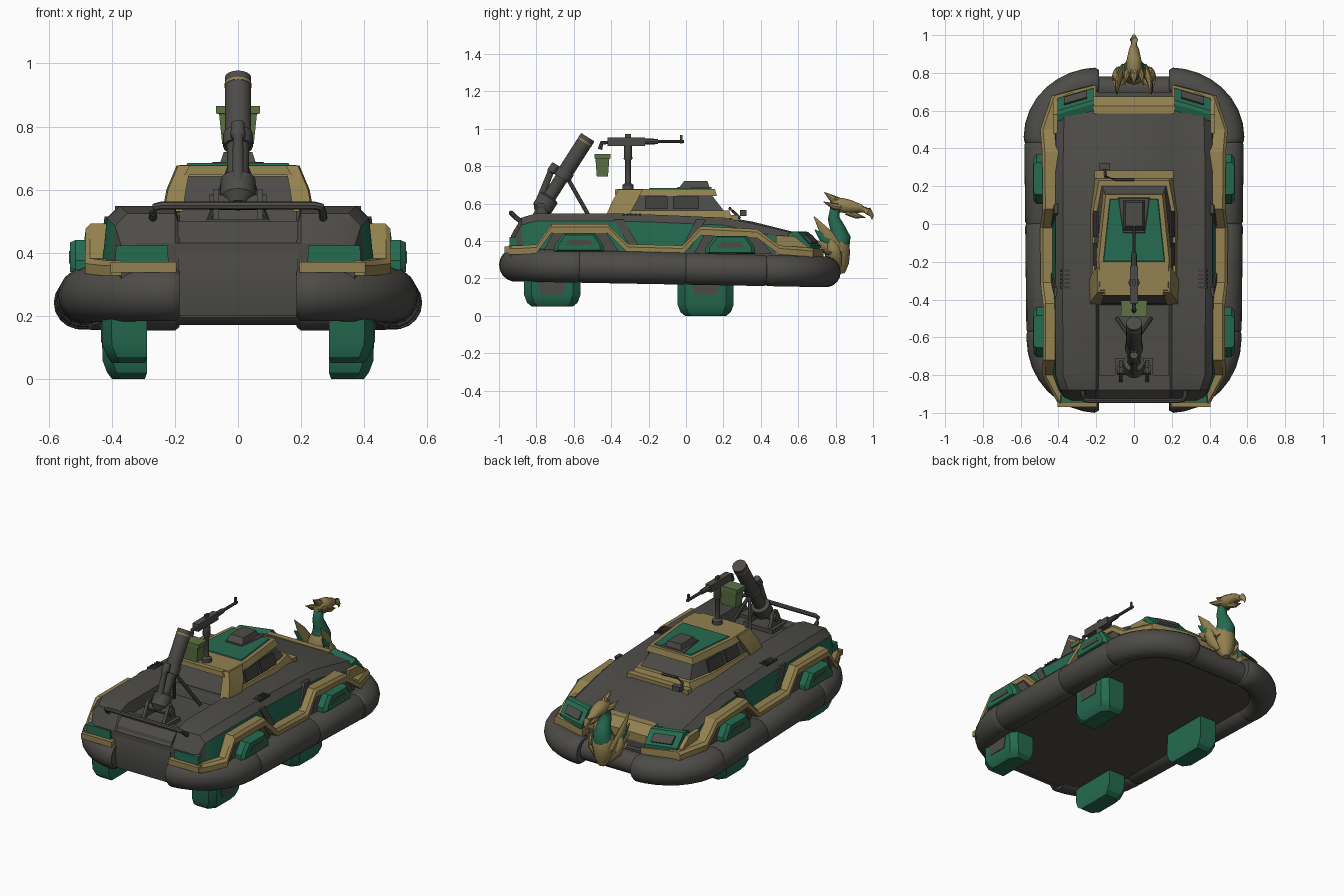
import bpy, bmesh, math
from mathutils import Vector as V


def material(name, rgb):
    m = bpy.data.materials.new(name)
    m.diffuse_color = (*rgb, 1)
    return m


GRAY = material("dark_gray", (0.073, 0.071, 0.064))
GOLD = material("dull_gold", (0.29, 0.22, 0.08))
GREEN = material("deep_green", (0.018, 0.145, 0.082))
OLIVE = material("olive", (0.11, 0.17, 0.06))
BLACK = material("near_black", (0.045, 0.045, 0.041))


def mesh(name, verts, faces, mats, idx=None, mirror=False, angle=30):
    verts, idx = [tuple(v) for v in verts], list(idx or [0] * len(faces))
    if mirror:
        n = len(verts)
        verts += [(-x, y, z) for x, y, z in verts]
        faces = faces + [[i + n for i in reversed(f)] for f in faces]
        idx += idx
    me = bpy.data.meshes.new(name)
    me.from_pydata(verts, [], faces)
    for m in mats:
        me.materials.append(m)
    for p, i in zip(me.polygons, idx):
        p.material_index = i
    bm = bmesh.new()
    bm.from_mesh(me)
    bmesh.ops.recalc_face_normals(bm, faces=bm.faces)
    for f in bm.faces:
        f.smooth = True
    for e in bm.edges:
        e.smooth = len(e.link_faces) == 2 and e.calc_face_angle(0) < math.radians(angle)
    bm.to_mesh(me)
    bm.free()
    ob = bpy.data.objects.new(name, me)
    bpy.context.collection.objects.link(ob)
    return ob


def loft(name, rings, mats, rule=None, mirror=False, angle=30):
    """Skin equal-sized rings; rule(ring, column) picks the material slot."""
    n = len(rings[0])
    verts = [p for r in rings for p in r]
    faces, idx = [], []
    for i in range(len(rings) - 1):
        for j in range(n):
            k = (j + 1) % n
            faces.append([i * n + j, i * n + k, (i + 1) * n + k, (i + 1) * n + j])
            idx.append(rule(i, j) if rule else 0)
    faces += [list(range(n))[::-1], [len(verts) - n + j for j in range(n)]]
    return mesh(name, verts, faces, mats, idx + [0, 0], mirror, angle)


def box(name, c, s, mat, taper=1.0, mirror=False):
    rings = [[(c[0] + a * s[0] / 2 * t, c[1] + b * s[1] / 2 * t, c[2] + k * s[2] / 2)
              for a, b in ((-1, -1), (1, -1), (1, 1), (-1, 1))] for k, t in ((-1, 1), (1, taper))]
    return loft(name, rings, [mat], mirror=mirror)


def prism(name, prof, x0, x1, mat, mirror=False, dy=0.0):
    """Side profile (y, z) extruded in x; dy shifts the far end along y."""
    return loft(name, [[(x, y + d, z) for y, z in prof] for x, d in ((x0, 0), (x1, dy))], [mat], mirror=mirror)


def slab(name, low, high, z0, z1, mat):
    """Frustum from half outlines (x, y), symmetric about x = 0."""
    full = lambda h, z: [(x, y, z) for x, y in h] + [(-x, y, z) for x, y in reversed(h)]
    return loft(name, [full(low, z0), full(high, z1)], [mat])


def sweep(name, pts, rad, mat, n=10, mirror=False, flat=1.0):
    pts = [V(p) for p in pts]
    rad = rad if isinstance(rad, list) else [rad] * len(pts)
    rings = []
    for i, p in enumerate(pts):
        t = (pts[min(i + 1, len(pts) - 1)] - pts[max(i - 1, 0)]).normalized()
        ref = V((1, 0, 0)) if abs(t.x) < 0.6 and abs(t.z) > 0.3 else V((0, 0, 1))
        s = t.cross(ref).normalized()
        u = s.cross(t)
        rings.append([p + rad[i] * (math.cos(a) * s + flat * math.sin(a) * u)
                      for a in [2 * math.pi * k / n for k in range(n)]])
    return loft(name, rings, [mat], mirror=mirror, angle=40)


# inflated skirt: one segmented tube per side with pinched seams
path = [(0.185, -0.91, 0.85), (0.20, -0.91, 1)]
path += [(0.19 + 0.29 * math.sin(a), -0.61 - 0.3 * math.cos(a), 1)
         for a in [math.pi / 2 * k / 8 for k in range(1, 9)]]
for ys in (-0.57, 0.0, 0.43):
    path += [(0.49 + 0.015 * ys, ys + d, s) for d, s in ((-0.012, 1), (0, 0.94), (0.012, 1))]
path += [(0.19 + 0.31 * math.cos(a), 0.46 + 0.285 * math.sin(a), 1)
         for a in [math.pi / 2 * k / 8 for k in range(0, 8)]]
path += [(0.20, 0.745, 1), (0.185, 0.745, 0.85)]
lerp = lambda y: (y + 0.91) / 1.65
sweep("skirt_tube", [(x, y, 0.272 - 0.037 * lerp(y)) for x, y, s in path],
      [s * (0.09 - 0.007 * lerp(y)) for x, y, s in path], GRAY, 18, True)
sweep("front_skirt_bridge", [(-0.2, 0.715, 0.235), (0.2, 0.715, 0.235)], 0.065, GRAY, 16)
prism("rear_ramp", [(-0.93, 0.2), (-0.945, 0.28), (-0.94, 0.38), (-0.92, 0.46), (-0.88, 0.5),
                    (-0.8, 0.5), (-0.8, 0.2)], -0.19, 0.19, GRAY)
under = [(0.22, -0.9), (0.4, -0.84), (0.46, -0.65), (0.46, 0.45), (0.4, 0.64), (0.22, 0.7)]
slab("belly_plate", under, under, 0.195, 0.31, GRAY)

# hull with a sunken rear bay; the steep sides are green below a gray chamfer
sections = [(-0.935, 0.37, 0.36, 0.43, 0.43), (-0.88, 0.40, 0.39, 0.525, 0.485),
            (-0.8, 0.432, 0.415, 0.548, 0.48), (-0.43, 0.435, 0.418, 0.548, 0.48),
            (-0.41, 0.435, 0.418, 0.548, 0.548), (-0.15, 0.435, 0.415, 0.54, 0.54),
            (0.2, 0.435, 0.415, 0.525, 0.53), (0.35, 0.435, 0.415, 0.495, 0.505),
            (0.61, 0.42, 0.41, 0.435, 0.44), (0.67, 0.38, 0.36, 0.375, 0.375)]
rings = []
for y, xb, xt, zt, zf in sections:
    h = [(xb, 0.28), (xb, 0.35), (xt, max(zt - 0.04, 0.352)), (xt - 0.04, zt), (0.2, zt), (0.185, zf)]
    rings.append([(x, y, z) for x, z in h] + [(-x, y, z) for x, z in reversed(h)])
loft("hull", rings, [GRAY, GREEN], lambda i, j: 1 if j in (1, 9) and i > 0 else 0)
box("rear_green_panel", (0.305, -0.925, 0.395), (0.17, 0.04, 0.055), GREEN, 0.96, True)

# stepped gold trim running over the side pods and round the corners
trim = [(-0.95, 0.352), (-0.89, 0.352), (-0.8, 0.358), (-0.72, 0.468), (-0.42, 0.468), (-0.31, 0.36),
        (-0.02, 0.352), (0.08, 0.455), (0.38, 0.44), (0.5, 0.352), (0.6, 0.345), (0.68, 0.338), (0.735, 0.332)]


def trim_x(y):
    if y > 0.69:
        return 0.22
    return 0.497 - max(0, -0.78 - y) * 0.55 - max(0, y - 0.5) * 0.35


rings = []
for y, z in trim:
    x = trim_x(y) - (z - 0.35) * 0.12
    xi = 0.2 if y > 0.69 else 0.37
    rings.append([(xi, y, z + 0.024), (x - 0.015, y, z + 0.024), (x, y, z + 0.008),
                  (x, y, z - 0.024), (xi, y, z - 0.024)])
loft("side_trim", rings, [GOLD], mirror=True)
box("rear_trim", (0.3, -0.945, 0.354), (0.21, 0.05, 0.034), GOLD, 1, True)
prism("front_trim", [(0.62, 0.352), (0.735, 0.352), (0.735, 0.315), (0.62, 0.315)], 0.2, 0.4, GOLD, True, -0.05)
for y, z in ((-0.57, 0.0), (0.24, -0.012)):
    prism("pod_backing", [(y - 0.2, 0.33), (y - 0.14, 0.45 + z), (y + 0.14, 0.45 + z), (y + 0.22, 0.33)],
          0.38, 0.475, GRAY, True)
    prof = [(-0.135, 0.345), (-0.135, 0.375), (-0.085, 0.44), (0.085, 0.44), (0.13, 0.375), (0.13, 0.345)]
    rr = [[(x, y + a * k, 0.39 + (b - 0.39) * k + z) for a, b in prof]
          for x, k in ((0.44, 1), (0.515, 1), (0.533, 0.85))]
    loft("side_pod", rr, [GREEN], mirror=True)
    prism("pod_slot", [(y - 0.075, 0.378 + z), (y - 0.055, 0.405 + z), (y + 0.055, 0.405 + z),
                       (y + 0.075, 0.378 + z)], 0.525, 0.536, GRAY, True)

# slanted dark pillars on the green sides
for y0, y1 in ((-0.36, -0.27), (0.08, 0.0)):
    loft("side_pillar", [[(x - 0.02, y - 0.025, z), (x, y - 0.025, z), (x, y + 0.025, z), (x - 0.02, y + 0.025, z)]
                         for x, y, z in ((0.423, y0, 0.515), (0.442, y1, 0.36))], [GRAY], mirror=True)

# swept-back front lamps and the gold nose strip
prism("front_lamp_housing", [(0.6, 0.44), (0.635, 0.452), (0.655, 0.448), (0.72, 0.375), (0.72, 0.33),
                             (0.6, 0.33)], 0.215, 0.405, GREEN, True, -0.055)
prism("front_lamp_glass", [(0.672, 0.435), (0.708, 0.395), (0.695, 0.383), (0.66, 0.423)], 0.25, 0.37, GRAY, True, -0.035)
prism("lamp_side_frame", [(0.48, 0.43), (0.58, 0.425), (0.65, 0.37), (0.66, 0.33), (0.48, 0.33)], 0.405, 0.43, GOLD, True)
prism("nose_strip", [(0.585, 0.45), (0.625, 0.448), (0.675, 0.4), (0.675, 0.35), (0.585, 0.40)], -0.215, 0.215, GOLD)

# hover legs beneath the hull
for y, zb, zt in ((-0.715, 0.05, 0.24), (0.105, 0.0, 0.24)):
    spec = [(zt, 0.15, 0.29, 0.432), (zb + 0.06, 0.15, 0.288, 0.43),
            (zb + 0.02, 0.135, 0.288, 0.415), (zb, 0.11, 0.295, 0.40)]
    loft("hover_leg", [[(a, y - h, z), (b - 0.03, y - h, z), (b, y - h + 0.04, z), (b, y + h - 0.04, z),
                        (b - 0.03, y + h, z), (a, y + h, z)] for z, h, a, b in spec], [GREEN], mirror=True)
    prism("leg_inset", [(y - 0.085, zt), (y - 0.06, 0.115), (y + 0.06, 0.115), (y + 0.085, zt)],
          0.425, 0.434, GRAY, True)

# cabin
slab("cabin_base_trim", [(0.235, -0.3), (0.235, 0.05), (0.205, 0.25)], [(0.22, -0.3), (0.22, 0.05), (0.185, 0.23)],
     0.52, 0.562, GOLD)
slab("cabin", [(0.22, -0.42), (0.22, 0.05), (0.185, 0.235)], [(0.185, -0.345), (0.18, -0.1), (0.14, 0.13)],
     0.52, 0.655, GRAY)
slab("cabin_roof", [(0.198, -0.365), (0.2, -0.18), (0.165, 0.165)], [(0.18, -0.35), (0.185, -0.18), (0.15, 0.155)],
     0.642, 0.678, GOLD)
slab("roof_panel", [(0.165, -0.2), (0.13, 0.135)], [(0.16, -0.195), (0.125, 0.13)], 0.674, 0.684, GREEN)
slab("hatch_surround", [(0.06, -0.05), (0.085, 0.14)], [(0.055, -0.045), (0.08, 0.135)], 0.68, 0.688, GRAY)
slab("hatch", [(0.06, -0.045), (0.06, 0.13)], [(0.045, -0.01), (0.045, 0.115)], 0.675, 0.72, GRAY)
loft("cabin_rear_post", [[(a, y0, z), (b, y0, z), (b + 0.005, y1, z), (a, y1, z)] for z, y0, y1, a, b in
                         ((0.53, -0.43, -0.31, 0.175, 0.235), (0.6, -0.4, -0.27, 0.165, 0.222),
                          (0.676, -0.36, -0.23, 0.15, 0.19))], [GOLD], mirror=True)
box("rear_cabin_lintel", (0, -0.36, 0.662), (0.34, 0.04, 0.03), GOLD, 0.9)
for y0, y1 in ((-0.22, -0.1), (-0.07, 0.07)):
    loft("side_window", [[(x - 0.01, y0, z), (x, y0, z), (x, y1, z), (x - 0.01, y1, z)]
                         for x, z in ((0.217, 0.572), (0.197, 0.638))], [BLACK], mirror=True)
box("brow_strip", (0, 0.262, 0.523), (0.42, 0.04, 0.03), GOLD)
box("deck_light", (-0.155, 0.305, 0.55), (0.055, 0.035, 0.03), GRAY)
sweep("deck_light_arm", [(-0.155, 0.29, 0.52), (-0.15, 0.25, 0.56), (-0.1, 0.235, 0.575), (0, 0.235, 0.57)], 0.008, GRAY, 6)
for k in range(5):
    box("deck_vent", (0.365, -0.335 + 0.022 * k, 0.542), (0.05, 0.011, 0.012), BLACK, 1, True)

# mortar
box("mortar_plate", (0, -0.78, 0.495), (0.2, 0.14, 0.025), GRAY)
prism("mortar_bracket", [(-0.84, 0.5), (-0.79, 0.6), (-0.76, 0.6), (-0.72, 0.5)], 0.06, 0.08, GRAY, True)
sweep("mortar_pivot", [(-0.09, -0.775, 0.56), (0.09, -0.775, 0.56)], 0.025, GRAY, 12)
a, b = V((0, -0.785, 0.55)), V((0, -0.525, 0.955))
sweep("mortar_tube", [a.lerp(b, t) for t in (0, 0.06, 0.2, 0.22, 0.45, 0.48, 1)],
      [0.03, 0.055, 0.055, 0.035, 0.035, 0.042, 0.042], GRAY, 16)
sweep("mortar_band", [a.lerp(b, 0.93), a.lerp(b, 0.95)], 0.0435, GOLD, 16)
sweep("mortar_collar", [a.lerp(b, 0.46), a.lerp(b, 0.56)], 0.047, GRAY, 16)
sweep("mortar_strut", [(0.0, -0.63, 0.73), (0.09, -0.5, 0.5)], 0.011, GRAY, 8, True)
sweep("mortar_recoil", [(0, -0.695, 0.81), (0, -0.72, 0.77), (0, -0.725, 0.765), (0, -0.79, 0.6)],
      [0.022, 0.025, 0.017, 0.02], GRAY, 10)

# machine gun on its post
sweep("gun_post", [(0, -0.31, 0.67), (0, -0.31, 0.70), (0, -0.31, 0.71), (0, -0.31, 0.83), (0, -0.31, 0.84), (0, -0.31, 0.915)],
      [0.03, 0.03, 0.015, 0.015, 0.023, 0.02], GRAY, 12)
box("gun_receiver", (0, -0.32, 0.93), (0.04, 0.2, 0.045), GRAY)
sweep("gun_barrel", [(0, -0.23, 0.932), (0, -0.15, 0.932), (0, -0.149, 0.932), (0, -0.01, 0.932)],
      [0.017, 0.014, 0.009, 0.009], GRAY, 8)
box("gun_sight", (0, -0.025, 0.945), (0.008, 0.015, 0.045), GRAY)
box("gun_rear_sight", (0, -0.31, 0.962), (0.015, 0.03, 0.02), GRAY)
sweep("gun_grip", [(0, -0.4, 0.93), (0, -0.45, 0.925), (0, -0.46, 0.89)], 0.012, GRAY, 8)
loft("ammo_box", [[(x * w, -0.447 + y * h, z) for x, y in ((-1, -1), (1, -1), (1, 1), (-1, 1))]
                  for z, w, h in ((0.745, 0.05, 0.03), (0.84, 0.06, 0.037), (0.841, 0.07, 0.042), (0.865, 0.07, 0.042))], [OLIVE])

# rear rail
sweep("rear_rail", [(-0.27, -0.86, 0.49), (-0.27, -0.91, 0.525), (-0.262, -0.93, 0.545), (-0.24, -0.935, 0.55),
                    (0.24, -0.935, 0.55), (0.262, -0.93, 0.545), (0.27, -0.91, 0.525), (0.27, -0.86, 0.49)], 0.013, GRAY, 8)

# bird figurehead
sweep("figurehead_chest", [(0, 0.83, 0.225), (0, 0.82, 0.27), (0, 0.81, 0.33), (0, 0.805, 0.38), (0, 0.81, 0.42)],
      [0.02, 0.052, 0.068, 0.068, 0.05], GOLD, 12)
sweep("figurehead_neck", [(0, 0.815, 0.38), (0, 0.825, 0.42), (0, 0.81, 0.47), (0, 0.79, 0.52), (0, 0.795, 0.56), (0, 0.82, 0.585)],
      [0.06, 0.055, 0.04, 0.032, 0.028, 0.028], GREEN, 12)
sweep("figurehead_head", [(0, 0.77, 0.59), (0, 0.83, 0.592), (0, 0.875, 0.584), (0, 0.93, 0.574), (0, 0.975, 0.56),
                          (0, 0.995, 0.535), (0, 0.995, 0.515)], [0.02, 0.042, 0.038, 0.025, 0.021, 0.01, 0.002], GOLD, 10)
sweep("figurehead_jaw", [(0, 0.86, 0.56), (0, 0.91, 0.535), (0, 0.96, 0.525)], [0.022, 0.015, 0.003], GOLD, 8)
sweep("figurehead_crest", [(0, 0.85, 0.605), (0, 0.79, 0.62), (0, 0.74, 0.66)], [0.02, 0.023, 0.002], GOLD, 8)
sweep("figurehead_cheek_plume", [(0.02, 0.84, 0.58), (0.04, 0.79, 0.585), (0.05, 0.735, 0.61)], [0.016, 0.018, 0.002], GOLD, 8, True)
for k, (x, y, z) in enumerate([(0.09, 0.685, 0.53), (0.095, 0.69, 0.46), (0.10, 0.70, 0.40), (0.10, 0.72, 0.35)]):
    sweep("figurehead_feather", [(0.06, 0.82, 0.33), (0.085, 0.755, (z + 0.33) / 2), (x, y, z)],
          [0.035, 0.034, 0.003], GREEN if k == 1 else GOLD, 8, True, 0.45)
sweep("figurehead_wing_shoulder", [(0.05, 0.82, 0.26), (0.085, 0.80, 0.31), (0.095, 0.785, 0.36), (0.085, 0.76, 0.42)],
      [0.012, 0.035, 0.035, 0.006], GOLD, 8, True, 0.6)
